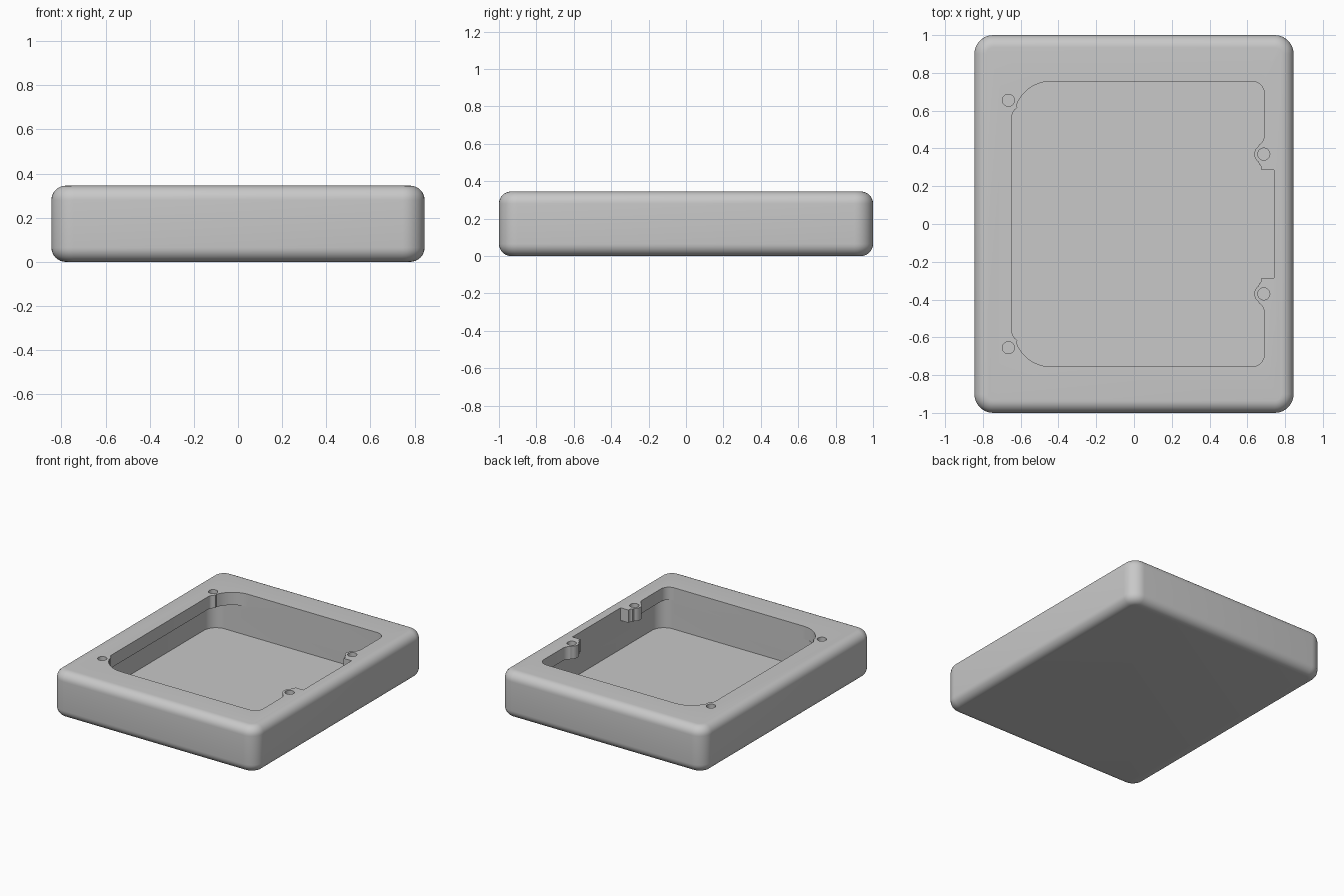
import bpy, bmesh, math

cube = bpy.data.objects.get("Cube")
if cube:
    bpy.data.objects.remove(cube, do_unlink=True)

HX, HY, H = 0.845, 1.0, 0.345      # half width, half length, height
EDGE, CORNER = 0.065, 0.1          # edge rounding, corner rounding
FLOOR, LIP = 0.035, 0.25           # floor top, underside of the lip

grey = bpy.data.materials.new("light_grey")
grey.use_nodes = True
grey.diffuse_color = (0.58, 0.58, 0.58, 1)
grey.node_tree.nodes["Principled BSDF"].inputs["Base Color"].default_value = (0.58, 0.58, 0.58, 1)


def arc(cx, cy, r, a0, a1, n=8):
    angles = [math.radians(a0 + (a1 - a0) * i / n) for i in range(n + 1)]
    return [(cx + r * math.cos(a), cy + r * math.sin(a)) for a in angles]


def rounded_rect(hx, hy, r):
    pts = []
    for sx, sy, a in ((1, 1, 0), (-1, 1, 90), (-1, -1, 180), (1, -1, 270)):
        pts += arc(sx * (hx - r), sy * (hy - r), r, a, a + 90)
    return pts


def loft(name, layers):
    """Solid through a stack of (outline, z) layers."""
    bm = bmesh.new()
    rings = [[bm.verts.new((x, y, z)) for x, y in pts] for pts, z in layers]
    n = len(rings[0])
    for low, high in zip(rings, rings[1:]):
        for i in range(n):
            j = (i + 1) % n
            bm.faces.new((low[i], low[j], high[j], high[i]))
    bm.faces.new(rings[0][::-1])
    bm.faces.new(rings[-1])
    bmesh.ops.recalc_face_normals(bm, faces=bm.faces)
    mesh = bpy.data.meshes.new(name)
    bm.to_mesh(mesh)
    bm.free()
    mesh.materials.append(grey)
    ob = bpy.data.objects.new(name, mesh)
    bpy.context.collection.objects.link(ob)
    return ob


def prism(name, pts, z0, z1):
    return loft(name, [(pts, z0), (pts, z1)])


# Outer body, with rounded bottom and top edges
layers = []
for i in range(9):
    a = math.radians(90 * i / 8)
    inset = EDGE * (1 - math.sin(a))
    layers.append((rounded_rect(HX - inset, HY - inset, CORNER - inset), EDGE * (1 - math.cos(a))))
layers += [(pts, H - z) for pts, z in reversed(layers)]
body = loft("enclosure_body", layers)

# Wide chamber below the lip
cutters = [prism("chamber_cutter", rounded_rect(0.74, 0.755, 0.1), FLOOR, LIP)]

# Opening through the lip: notch, screw boss, corners, then mirrored
half = [(0.74, 0.285), (0.675, 0.285)]
half += arc(0.655, 0.297, 0.02, 0, 70, 3)
half += arc(0.687, 0.37, 0.05, 236, 124)
half += arc(0.63, 0.47, 0.06, -58, 0, 5)
half += arc(0.625, 0.69, 0.065, 0, 90)
half += arc(-0.44, 0.56, 0.195, 90, 158, 10)
half += arc(-0.665, 0.655, 0.06, -38, -62, 3)
half += arc(-0.615, 0.575, 0.03, 125, 180, 4)
outline = half + [(x, -y) for x, y in reversed(half)]
cutters.append(prism("opening_cutter", outline, LIP - 0.05, H + 0.1))

# Screw holes through the lip
for x, y in ((-0.665, 0.655), (0.687, 0.37)):
    for side in (1, -1):
        ring = arc(x, y * side, 0.032, 0, 345, 23)
        cutters.append(prism("hole_cutter", ring, LIP - 0.05, H + 0.1))

bpy.context.view_layer.objects.active = body
for cutter in cutters:
    cutter.hide_render = True
    mod = body.modifiers.new("cut", 'BOOLEAN')
    mod.operation = 'DIFFERENCE'
    mod.solver = 'EXACT'
    mod.object = cutter
    bpy.ops.object.modifier_apply(modifier=mod.name)
    bpy.data.objects.remove(cutter, do_unlink=True)

bpy.ops.object.select_all(action='DESELECT')
body.select_set(True)
bpy.ops.object.shade_smooth_by_angle(angle=math.radians(30))
